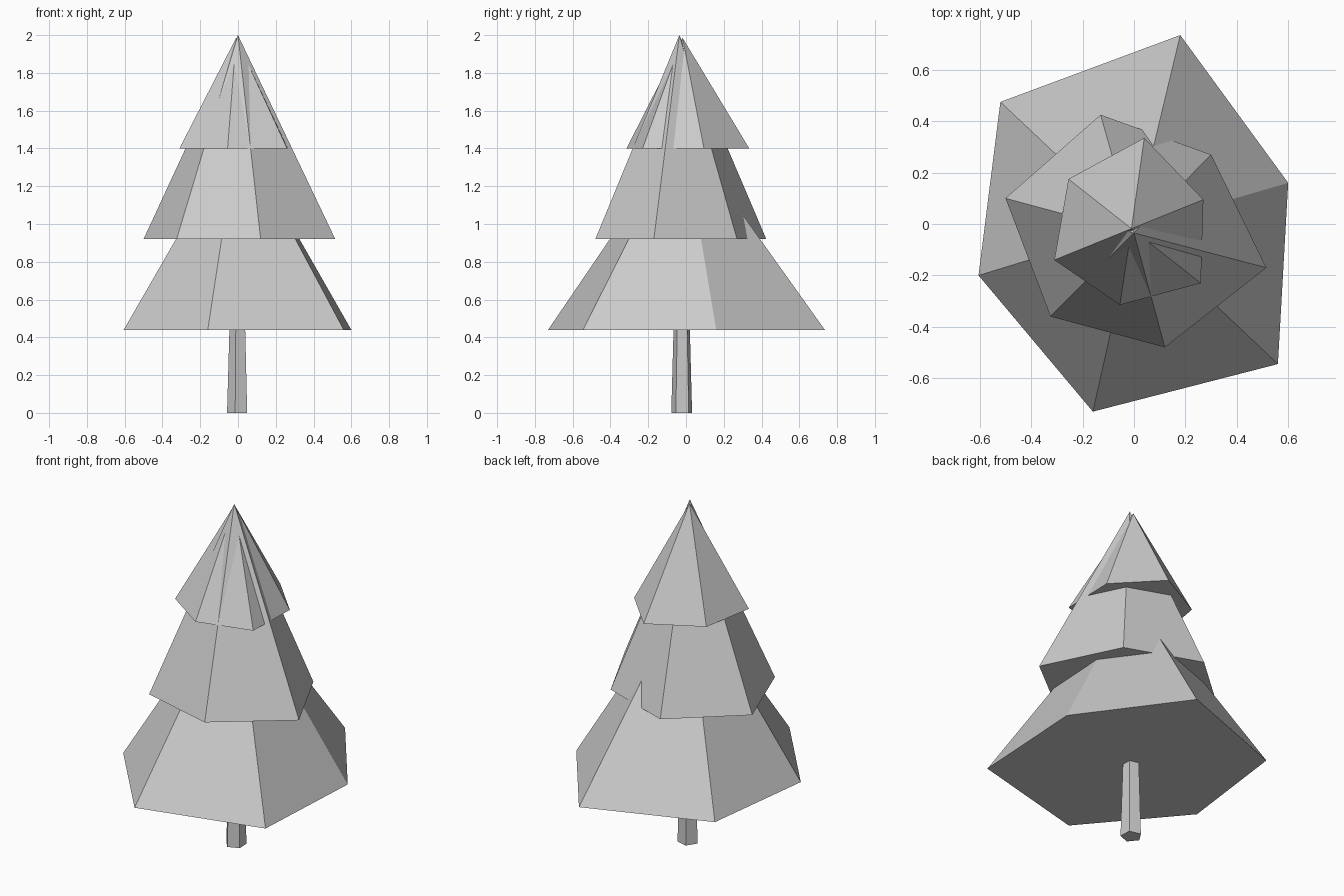
import bpy
import bmesh
import math

cube = bpy.data.objects.get("Cube")
if cube:
    bpy.data.objects.remove(cube, do_unlink=True)

# Single flat colour
grey = bpy.data.materials.new("plain_grey")
grey.use_nodes = True
colour = (0.6, 0.6, 0.6, 1)
grey.diffuse_color = colour
grey.node_tree.nodes["Principled BSDF"].inputs["Base Color"].default_value = colour


def finish(name, bm):
    bmesh.ops.recalc_face_normals(bm, faces=bm.faces)
    mesh = bpy.data.meshes.new(name)
    bm.to_mesh(mesh)
    bm.free()
    mesh.materials.append(grey)
    bpy.context.collection.objects.link(bpy.data.objects.new(name, mesh))


def leaf_tier(name, outline, base_z, apex):
    """Closed, slightly irregular pyramid with a flat underside."""
    bm = bmesh.new()
    ring = [bm.verts.new((x, y, base_z)) for x, y in outline]
    tip = bm.verts.new(apex)
    bm.faces.new(ring)
    for a, b in zip(ring, ring[1:] + ring[:1]):
        bm.faces.new((a, b, tip))
    finish(name, bm)


# Three overlapping branch tiers, each twisted and skewed differently
leaf_tier("lower_branches",
          [(0.18, 0.735), (-0.52, 0.475), (-0.605, -0.2),
           (-0.16, -0.73), (0.56, -0.545), (0.6, 0.16)],
          0.44, (0, -0.015, 1.49))
leaf_tier("middle_branches",
          [(-0.13, 0.425), (-0.5, 0.1), (-0.325, -0.36),
           (0.12, -0.48), (0.515, -0.17), (0.3, 0.27)],
          0.92, (0, -0.035, 2.0))
leaf_tier("upper_branches",
          [(0.04, 0.335), (-0.255, 0.175), (-0.31, -0.14),
           (-0.055, -0.315), (0.26, -0.23), (0.27, 0.095)],
          1.4, (-0.01, -0.018, 1.985))

# Tapered five-sided trunk
bm = bmesh.new()
rings = []
for z, radius in ((0, 0.058), (0.6, 0.041)):
    angles = [math.radians(39 + 72 * i) for i in range(5)]
    rings.append([bm.verts.new((radius * math.cos(a),
                                radius * math.sin(a) - 0.022, z)) for a in angles])
bottom, top = rings
bm.faces.new(bottom)
bm.faces.new(top)
for i in range(5):
    j = (i + 1) % 5
    bm.faces.new((bottom[i], bottom[j], top[j], top[i]))
finish("trunk", bm)
